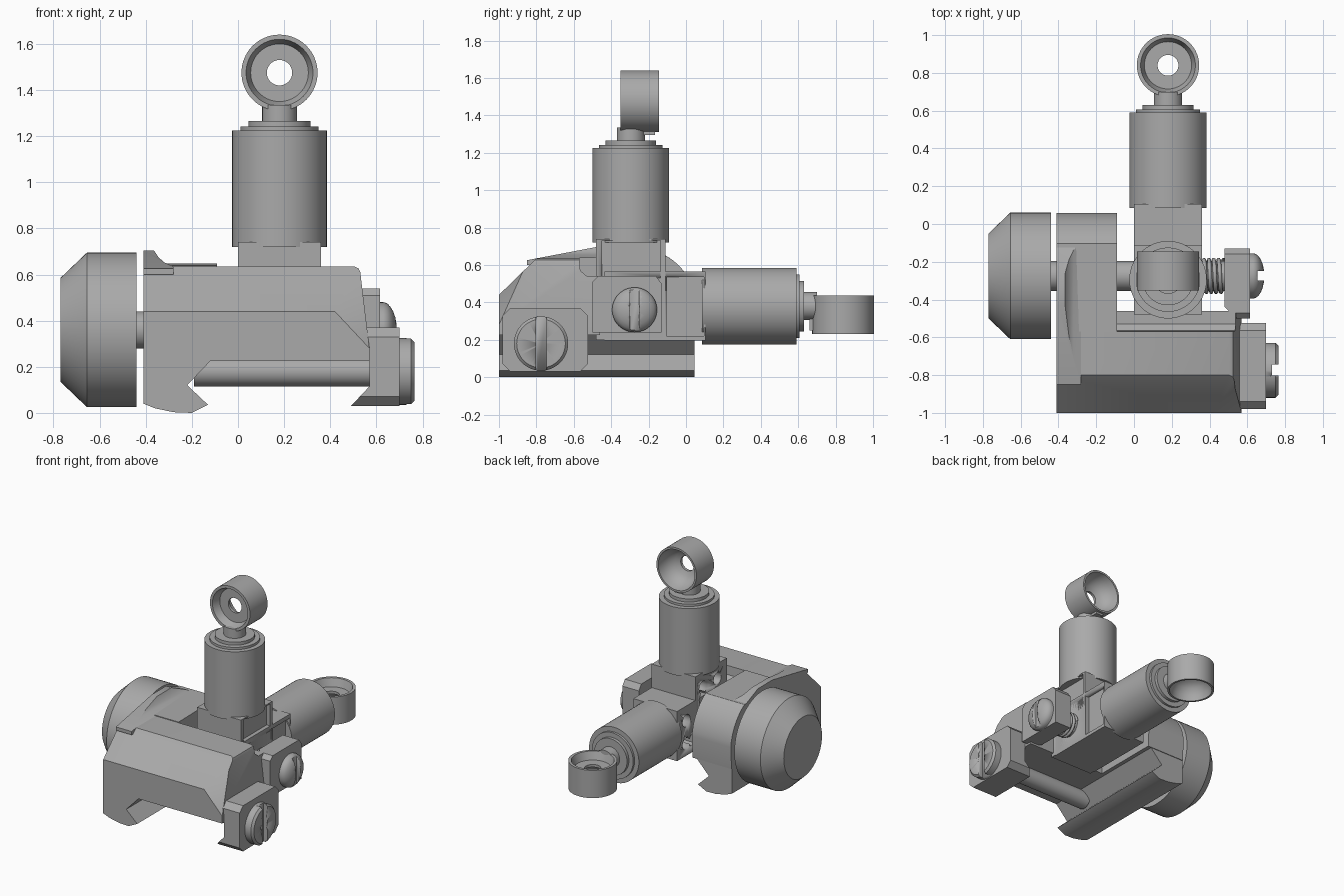
import bpy, bmesh, math
from mathutils import Matrix, Vector

cube = bpy.data.objects.get("Cube")
if cube:
    bpy.data.objects.remove(cube, do_unlink=True)

metal = bpy.data.materials.new("plain_grey")
metal.use_nodes = True
GREY = (0.4, 0.4, 0.4, 1)
metal.diffuse_color = GREY
metal.node_tree.nodes["Principled BSDF"].inputs["Base Color"].default_value = GREY

PIVOT = Vector((0.18, -0.275, 0.36))


def finish(name, bm, smooth=True):
    bmesh.ops.recalc_face_normals(bm, faces=bm.faces)
    me = bpy.data.meshes.new(name)
    bm.to_mesh(me)
    bm.free()
    ob = bpy.data.objects.new(name, me)
    bpy.context.collection.objects.link(ob)
    me.materials.append(metal)
    if smooth:
        bpy.ops.object.select_all(action="DESELECT")
        ob.select_set(True)
        bpy.context.view_layer.objects.active = ob
        bpy.ops.object.shade_smooth_by_angle(angle=math.radians(32))
    return ob


def prism(name, points, axis, lo, hi, cuts=()):
    """Extrude a 2D profile along x or y; cuts are (point, outward normal)."""
    bm = bmesh.new()
    put = (lambda a, b: (lo, a, b)) if axis == "x" else (lambda a, b: (a, lo, b))
    face = bm.faces.new([bm.verts.new(put(*p)) for p in points])
    new = bmesh.ops.extrude_face_region(bm, geom=[face])["geom"]
    step = Vector((hi - lo, 0, 0)) if axis == "x" else Vector((0, hi - lo, 0))
    bmesh.ops.translate(bm, vec=step, verts=[v for v in new if isinstance(v, bmesh.types.BMVert)])
    for co, no in cuts:
        bmesh.ops.bisect_plane(bm, geom=bm.verts[:] + bm.edges[:] + bm.faces[:],
                               plane_co=co, plane_no=no, clear_outer=True)
        bmesh.ops.holes_fill(bm, edges=[e for e in bm.edges if e.is_boundary])
    return finish(name, bm)


def box(name, x, y, z):
    return prism(name, [(y[0], z[0]), (y[1], z[0]), (y[1], z[1]), (y[0], z[1])], "x", *x)


def lathe(name, profile, axis, centre, steps=48):
    """Spin (radius, height) points; heights run along the chosen axis."""
    bm = bmesh.new()
    vs = [bm.verts.new((r, 0, h)) for r, h in profile]
    es = [bm.edges.new(p) for p in zip(vs, vs[1:])]
    bmesh.ops.spin(bm, geom=vs + es, cent=(0, 0, 0), axis=(0, 0, 1),
                   angle=math.tau, steps=steps)
    bmesh.ops.remove_doubles(bm, verts=bm.verts, dist=1e-4)
    turn = {"x": Matrix.Rotation(math.pi / 2, 4, "Y"),
            "y": Matrix.Rotation(-math.pi / 2, 4, "X"), "z": Matrix()}[axis]
    bm.transform(Matrix.Translation(centre) @ turn)
    return finish(name, bm)


def rod(name, r, lo, hi, axis, centre, steps=48):
    return lathe(name, [(0, lo), (r, lo), (r, hi), (0, hi)], axis, centre, steps)


def carve(ob, *cutters):
    bpy.context.view_layer.objects.active = ob
    for c in cutters:
        c.hide_render = True
        m = ob.modifiers.new("cut", "BOOLEAN")
        m.operation, m.solver, m.object = "DIFFERENCE", "EXACT", c
        bpy.ops.object.modifier_apply(modifier=m.name)
        bpy.data.objects.remove(c, do_unlink=True)


# Front bridge of the base, with sloped brow and chamfered corners
prism("base_bridge", [(-1, .225), (-1, .44), (-.8, .635), (-.57, .635), (-.565, .57),
                      (-.53, .54), (-.46, .54), (-.46, .225)], "x", -.41, .57,
      [((.42, -1, .44), (.0208, -.0379, .0195)),
       ((.57, -1, .28), (.29, 0, .035)),
       ((.535, 0, .60), (1, 0, .45)), ((.505, 0, .635), (.5, 0, 1))])

# Left side wall, rounded around the pivot
arc = [(PIVOT.y + .335 * math.cos(a), PIVOT.z + .335 * math.sin(a))
       for a in [math.radians(d) for d in range(5, 60, 6)]]
prism("left_ear", [(-.57, .225), (.05, .225)] + arc + [(-.57, .64)], "x", -.41, -.09)

# Raised lip along the outer edge
prism("left_lip", [(-.41, .6), (-.41, .705), (-.365, .705), (-.345, .675), (-.32, .653),
                   (-.28, .635), (-.28, .6)], "y", -.85, -.09,
      [((0, -.8, .635), (0, -.19, 1)), ((0, -.25, .70), (0, .42, 1))])

# Hooked rail jaw
prism("left_jaw", [(-.41, .04), (-.36, .02), (-.28, .003), (-.2, 0), (-.13, .035),
                   (-.22, .12), (-.12, .225), (-.12, .26), (-.41, .26)], "y", -1, .045)

# Clamp plate, with cut corners, and its cross bolt
clamp_cuts = [((0, y, z), (0, sy, sz)) for y, sy in ((-.94, -1), (-.565, 1))
              for z, sz in ((.37, 1), (.03, -1))]
prism("clamp_plate", [(.49, .03), (.7, .03), (.7, .37), (.53, .37), (.53, .28),
                      (.57, .28), (.57, .115)], "y", -.98, -.525, clamp_cuts)
rod("cross_bolt", .065, -.19, .6, "x", (0, -.775, .18))
head = lathe("clamp_screw_head", [(0, .68), (.145, .68), (.145, .75), (.13, .765), (0, .765)],
             "x", (0, -.775, .18))
carve(head, box("slot_cutter", (.73, .8), (-.802, -.745), (0, .4)))

# Right pivot lug and its screw
prism("right_lug", [(-.5, .24), (-.13, .24), (-.13, .5), (-.16, .54), (-.47, .54), (-.5, .51)],
      "x", .48, .615, [((.54, -.5, 0), (-1, -1, 0))])
dome = [(.12 * math.cos(a), .63 + .06 * math.sin(a))
        for a in [math.radians(d) for d in range(0, 91, 15)]]
head = lathe("pivot_screw_head", [(0, .6), (.12, .6)] + dome, "x", (0, PIVOT.y, PIVOT.z))
carve(head, box("slot_cutter", (.655, .8), (-.3, -.25), (.1, .6)))
rod("pivot_shaft", .08, -.46, .61, "x", (0, PIVOT.y, PIVOT.z))

# Spring coils between arm and lug
pitch, turns, per = .026, 4, 28
curve = bpy.data.curves.new("spring_path", "CURVE")
curve.dimensions, curve.bevel_depth, curve.bevel_resolution = "3D", .011, 2
line = curve.splines.new("POLY")
line.points.add(turns * per)
for i, p in enumerate(line.points):
    a = math.tau * i / per
    p.co = (.37 + pitch * i / per, PIVOT.y + .085 * math.cos(a), PIVOT.z + .085 * math.sin(a), 1)
curve.materials.append(metal)
bpy.context.collection.objects.link(bpy.data.objects.new("spring", curve))

# Adjustment knob
lathe("side_knob", [(0, -.77), (.225, -.77), (.335, -.655), (.335, -.44), (0, -.44)],
      "x", (0, PIVOT.y, PIVOT.z), 64)

# Sight arm, built standing
arm = []
block = box("arm_block", (0, .36), (-.48, -.11), (.2, .74))
carve(block, box("notch_cutter", (.33, .4), (-.45, -.135), (.53, .73)),
      *[rod("hole_cutter", .045, -.05, .12, "x", (0, y, z), 20)
        for y, z in ((-.37, .63), (-.2, .63), (-.2, .55))])
arm.append(block)
mid = (PIVOT.x, -.295, 0)
arm.append(lathe("arm_barrel", [(0, .72), (.205, .72), (.205, 1.225), (.17, 1.225), (.17, 1.242),
                                (.135, 1.242), (.135, 1.265), (.075, 1.265), (.075, 1.335),
                                (0, 1.335)], "z", mid, 64))
bowl = [(.15, .103), (.143, .06), (.12, .015), (.09, -.012), (.055, -.025)]
arm.append(lathe("aperture_ring", [(.165, -.103), (.165, .103)] + bowl +
                 [(.055, -.045), (.125, -.045), (.145, -.103), (.165, -.103)],
                 "y", (PIVOT.x, -.248, 1.475), 64))
arm.append(box("arm_catch", (.15, .21), (-.24, -.165), (1.295, 1.32)))

# Second arm, folded back about the pivot
fold = (Matrix.Translation(PIVOT) @ Matrix.Rotation(-math.pi / 2, 4, "X")
        @ Matrix.Translation(-PIVOT))
for part in arm:
    twin = part.copy()
    twin.data = part.data.copy()
    twin.data.transform(fold)
    twin.name = "folded_" + part.name
    bpy.context.collection.objects.link(twin)
